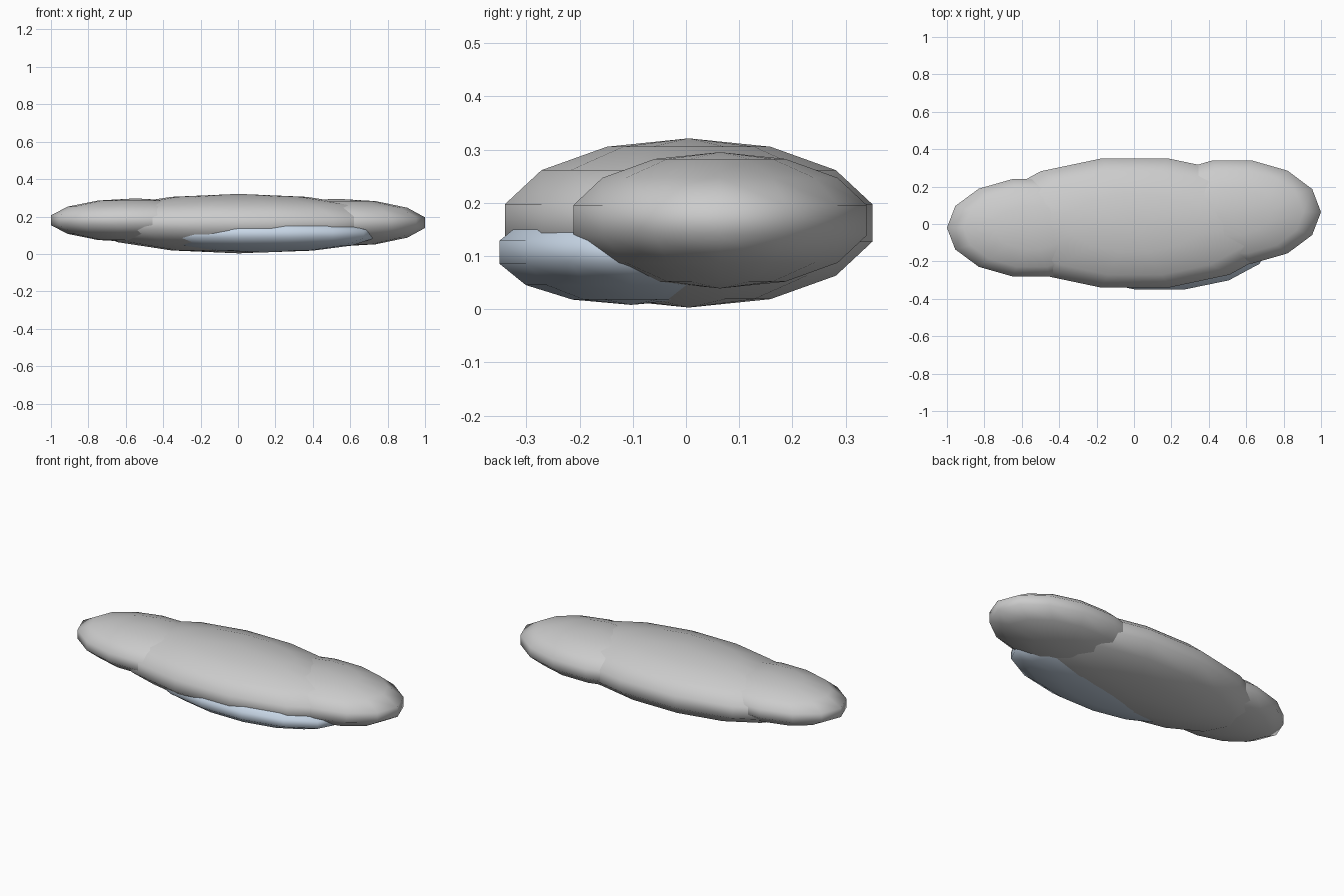
import bpy, bmesh
from math import sin, cos, pi

if "Cube" in bpy.data.objects:
    bpy.data.objects.remove(bpy.data.objects["Cube"])

SEGMENTS, RINGS = 14, 7


def puff(name, centre, radii, material=None):
    """Low-poly ellipsoid with poles on z and a vertex column on the x axis."""
    bm = bmesh.new()

    def point(ring, seg):
        t, a = pi * ring / RINGS, 2 * pi * seg / SEGMENTS
        unit = (sin(t) * cos(a), sin(t) * sin(a), cos(t))
        return bm.verts.new([c + r * u for c, r, u in zip(centre, radii, unit)])

    top, bottom = point(0, 0), point(RINGS, 0)
    rows = [[point(r, s) for s in range(SEGMENTS)] for r in range(1, RINGS)]
    for s in range(SEGMENTS):
        n = (s + 1) % SEGMENTS
        bm.faces.new((top, rows[0][s], rows[0][n]))
        bm.faces.new((bottom, rows[-1][n], rows[-1][s]))
        for upper, lower in zip(rows, rows[1:]):
            bm.faces.new((upper[s], lower[s], lower[n], upper[n]))
    bmesh.ops.recalc_face_normals(bm, faces=bm.faces)
    for f in bm.faces:
        f.smooth = True
    mesh = bpy.data.meshes.new(name)
    bm.to_mesh(mesh)
    bm.free()
    if material:
        mesh.materials.append(material)
    obj = bpy.data.objects.new(name, mesh)
    bpy.context.collection.objects.link(obj)
    return obj


# Blue-grey shade for the low front puff
shade = bpy.data.materials.new("cloud_shade")
shade.diffuse_color = (0.58, 0.68, 0.80, 1)
shade.use_nodes = True
shade.node_tree.nodes["Principled BSDF"].inputs["Base Color"].default_value = shade.diffuse_color

# Cloud body, two end puffs and the shaded underside
puff("cloud_body", (0.005, 0.005, 0.162), (0.83, 0.363, 0.159))
puff("left_puff", (-0.548, -0.02, 0.18), (0.464, 0.274, 0.117))
puff("right_puff", (0.525, 0.064, 0.167), (0.487, 0.29, 0.128))
puff("shaded_underside", (0.138, -0.103, 0.107), (0.607, 0.26, 0.099), shade)
